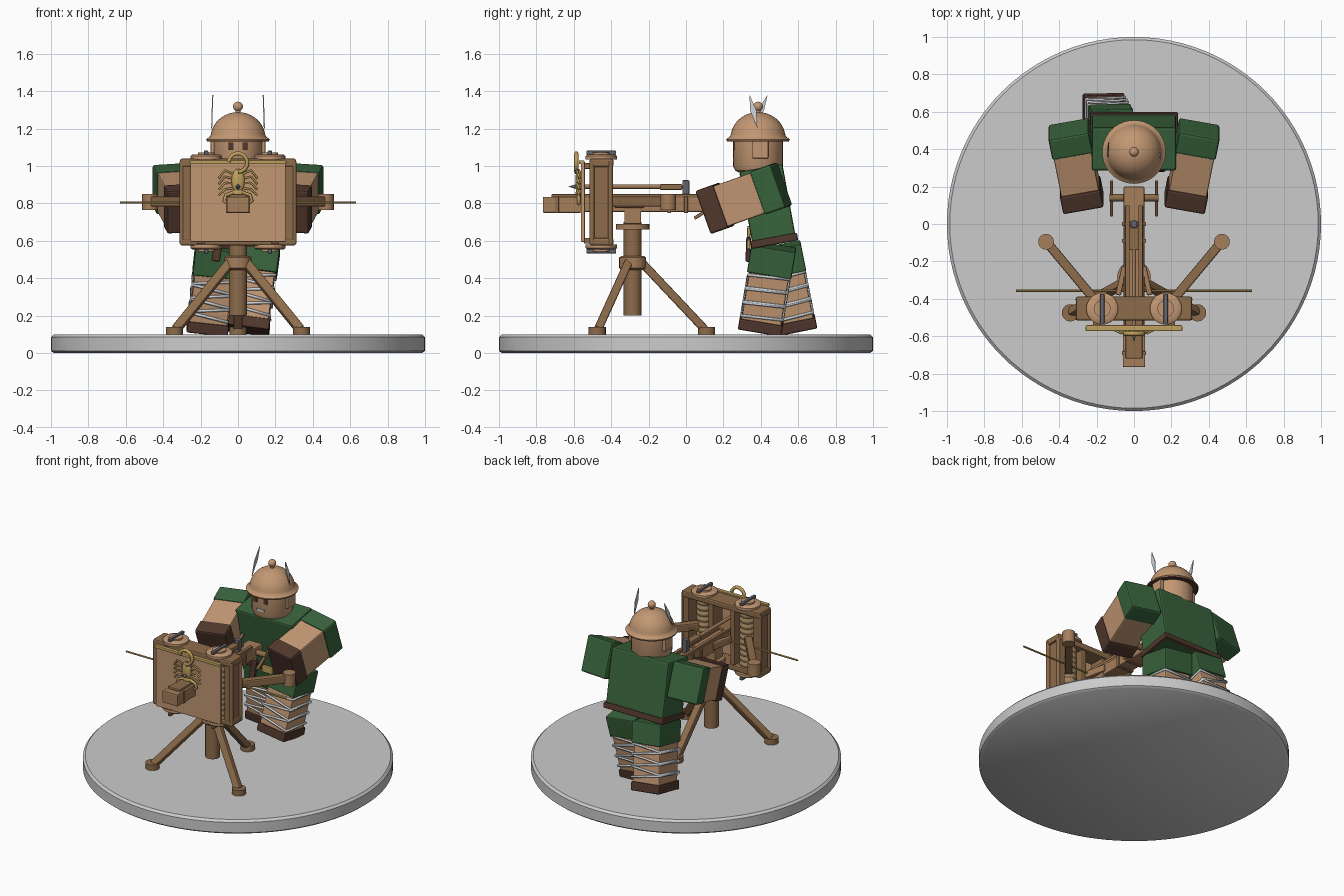
import bpy, bmesh, math
from mathutils import Matrix, Vector

if "Cube" in bpy.data.objects:
    bpy.data.objects.remove(bpy.data.objects["Cube"])

def mat(name, *c):
    m = bpy.data.materials.new(name)
    m.diffuse_color = (*c, 1)
    m.use_nodes = True
    m.node_tree.nodes["Principled BSDF"].inputs["Base Color"].default_value = m.diffuse_color
    return m

TAN = mat("tan", 0.54, 0.31, 0.17)
WOOD = mat("wood", 0.27, 0.15, 0.07)
STOCK = mat("light wood", 0.38, 0.21, 0.105)
LEATHER = mat("leather", 0.085, 0.04, 0.027)
GREEN = mat("green cloth", 0.04, 0.125, 0.045)
GOLD = mat("gold", 0.52, 0.35, 0.11)
STONE = mat("stone grey", 0.6, 0.6, 0.6)
WRAP = mat("pale wrap", 0.62, 0.65, 0.68)
STEEL = mat("steel", 0.13, 0.13, 0.15)
ROPE = mat("rope", 0.36, 0.24, 0.12)

def frame(a, b):
    """Matrix at a with local z pointing to b and local x near world x."""
    a, b = Vector(a), Vector(b)
    z = (b - a).normalized()
    ref = Vector((1, 0, 0)) if abs(z.x) < 0.9 else Vector((0, 1, 0))
    x = (ref - z * ref.dot(z)).normalized()
    y = z.cross(x)
    m = Matrix((x, y, z)).transposed().to_4x4()
    m.translation = a
    return m

def finish(name, bm, m, bevel=0, smooth=False):
    bmesh.ops.recalc_face_normals(bm, faces=bm.faces)
    me = bpy.data.meshes.new(name)
    bm.to_mesh(me)
    bm.free()
    me.materials.append(m)
    ob = bpy.data.objects.new(name, me)
    bpy.context.collection.objects.link(ob)
    if smooth:
        bpy.ops.object.select_all(action='DESELECT')
        ob.select_set(True)
        bpy.context.view_layer.objects.active = ob
        bpy.ops.object.shade_smooth_by_angle(angle=math.radians(40))
    if bevel:
        mod = ob.modifiers.new("bevel", 'BEVEL')
        mod.width, mod.segments = bevel, 2
    return ob

def beam(name, a, b, w, d, m, t0=0, t1=1, bevel=0.008):
    """Rectangular bar covering t0..t1 of the line a-b."""
    L = (Vector(b) - Vector(a)).length
    bm = bmesh.new()
    bmesh.ops.create_cube(bm, size=1, matrix=frame(a, b)
        @ Matrix.Translation((0, 0, L * (t0 + t1) / 2)) @ Matrix.Diagonal((w, d, L * (t1 - t0), 1)))
    return finish(name, bm, m, bevel)

def box(name, x, y, z, m, bevel=0.006):
    """Axis box from three (low, high) ranges."""
    cx, cy = sum(x) / 2, sum(y) / 2
    return beam(name, (cx, cy, z[0]), (cx, cy, z[1]), x[1] - x[0], y[1] - y[0], m, bevel=bevel)

def lathe(name, a, b, profile, m, n=32):
    """Turned part: profile of (radius, distance) along a-b, closed with caps."""
    bm = bmesh.new()
    rings = [[bm.verts.new((max(r, 1e-4) * math.cos(2 * math.pi * i / n),
                            max(r, 1e-4) * math.sin(2 * math.pi * i / n), h)) for i in range(n)]
             for r, h in profile]
    for p, q in zip(rings, rings[1:]):
        for i in range(n):
            bm.faces.new((p[i], p[(i + 1) % n], q[(i + 1) % n], q[i]))
    bm.faces.new(rings[0])
    bm.faces.new(rings[-1])
    bm.transform(frame(a, b))
    return finish(name, bm, m, smooth=True)

def rod(name, a, b, r, m, n=16):
    return lathe(name, a, b, [(r, 0), (r, (Vector(b) - Vector(a)).length)], m, n)

def ball(name, c, s, m):
    bm = bmesh.new()
    bmesh.ops.create_uvsphere(bm, u_segments=20, v_segments=12, radius=1,
                              matrix=Matrix.Translation(c) @ Matrix.Diagonal((*s, 1)))
    return finish(name, bm, m, smooth=True)

def wire(name, pts, r, m, closed=False):
    cu = bpy.data.curves.new(name, 'CURVE')
    cu.dimensions, cu.bevel_depth, cu.bevel_resolution = '3D', r, 1
    cu.use_fill_caps = True
    sp = cu.splines.new('POLY')
    sp.points.add(len(pts) - 1)
    for p, q in zip(sp.points, pts):
        p.co = (*q, 1)
    sp.use_cyclic_u = closed
    cu.materials.append(m)
    ob = bpy.data.objects.new(name, cu)
    bpy.context.collection.objects.link(ob)

UP = (0, 0, 1)
# Round base
lathe("base", (0, 0, 0), UP, [(0.985, 0), (1, 0.012), (1, 0.085), (0.985, 0.1)], STONE, 96)

# --- Soldier ---
waist, neck = (0, 0.475, 0.58), (0, 0.4, 0.99)
beam("torso", waist, neck, 0.45, 0.235, GREEN, bevel=0.012)
beam("belt", waist, neck, 0.47, 0.255, LEATHER, 0, 0.1)
for side, hip, foot in (("left", (0.115, 0.47, 0.57), (0.055, 0.395, 0.12)),
                        ("right", (-0.115, 0.495, 0.57), (-0.165, 0.585, 0.12))):
    beam(side + "_leg", foot, hip, 0.205, 0.215, TAN, 0.1, 0.7)
    beam(side + "_trouser", foot, hip, 0.225, 0.24, GREEN, 0.68, 1)
    beam(side + "_boot", foot, hip, 0.222, 0.235, LEATHER, 0, 0.13)
    M = frame(foot, hip)
    for i in range(6):
        t = 0.016 if i % 2 else -0.016
        h = 0.1 + i * 0.038
        wire(side + "_leg_wrap", [M @ Vector((u * 0.107, v * 0.112, h + t * u + 0.006 * v))
             for u, v in ((-1, -1), (1, -1), (1, 1), (-1, 1))], 0.008, WRAP, True)
for s, side in ((1, "left"), (-1, "right")):
    sh, hand = (s * 0.35, 0.51, 0.9), (s * 0.27, 0.108, 0.757)
    beam(side + "_arm", sh, hand, 0.205, 0.23, TAN, 0.2, 0.8)
    beam(side + "_sleeve", sh, hand, 0.22, 0.245, GREEN, 0, 0.28, 0.012)
    beam(side + "_bracer", sh, hand, 0.22, 0.245, LEATHER, 0.76, 1, 0.012)
    # Cheek guard and helmet feather
    box(side + "_cheek_guard", sorted((s * 0.118, s * 0.146)), (0.355, 0.44), (1.04, 1.15), TAN)
    top = Vector((s * 0.132, 0.385 + s * -0.048 + 0.003, 1.38))
    root = Vector((s * 0.138, 0.37 + s * 0.012, 1.2))
    bm = bmesh.new()
    mid = root.lerp(top, 0.55)
    vs = [bm.verts.new(p) for p in (root, mid + Vector((0, 0.017, 0)), top, mid - Vector((0, 0.017, 0)))]
    f = bm.faces.new(vs)
    ext = bmesh.ops.extrude_face_region(bm, geom=[f])
    bmesh.ops.translate(bm, vec=(s * 0.006, 0, 0),
                        verts=[v for v in ext['geom'] if isinstance(v, bmesh.types.BMVert)])
    finish(side + "_feather", bm, WRAP)
    box(side + "_eye", sorted((s * 0.025, s * 0.052)), (0.25, 0.259), (1.085, 1.125), LEATHER, 0)

hc = (0, 0.385, 0)
lathe("head", hc, (0, 0.385, 1), [(0.1, 0.965), (0.122, 0.975), (0.133, 1.0), (0.133, 1.16)], TAN)
box("mouth", (-0.03, 0.03), (0.25, 0.259), (1.025, 1.04), STONE, 0)
dome = [(0.147 * math.cos(a), 1.15 + 0.138 * math.sin(a)) for a in [i * math.pi / 20 for i in range(11)]]
lathe("helmet", hc, (0, 0.385, 1), [(0.13, 1.14), (0.168, 1.137), (0.17, 1.143), (0.149, 1.158)] + dome[1:], TAN, 40)
lathe("helmet_band", hc, (0, 0.385, 1), [(0.15, 1.132), (0.166, 1.132), (0.166, 1.139), (0.15, 1.139)], LEATHER, 40)
ball("helmet_knob", (0, 0.385, 1.318), (0.026, 0.026, 0.026), TAN)
rod("knob_neck", (0, 0.385, 1.28), (0, 0.385, 1.31), 0.014, TAN)
# Sheathed dagger on the belt
beam("sheath", (-0.12, 0.33, 0.49), (-0.1, 0.335, 0.62), 0.045, 0.025, LEATHER)
beam("dagger_hilt", (-0.1, 0.335, 0.62), (-0.095, 0.338, 0.68), 0.025, 0.02, GOLD)
box("buckle", (-0.04, 0.04), (0.325, 0.345), (0.555, 0.605), GOLD)

# --- Bolt thrower stand ---
P = -0.285
rod("stand_post", (0, P, 0.2), (0, P, 0.7), 0.048, WOOD, 24)
lathe("stand_hub", (0, P, 0), (0, P, 1), [(0.06, 0.445), (0.072, 0.455), (0.072, 0.51), (0.06, 0.52)], STOCK)
rod("stand_collar", (0, P, 0.66), (0, P, 0.69), 0.09, STOCK, 24)
box("swivel_block", (-0.06, 0.06), (P - 0.045, P + 0.045), (0.69, 0.78), STOCK)
for x, y in ((-0.34, -0.475), (0.34, -0.475), (0, 0.11)):
    beam("stand_leg", (x * 0.12, P + (y - P) * 0.12, 0.485), (x * 0.98, P + (y - P) * 0.98, 0.125), 0.05, 0.045, WOOD)
    rod("stand_foot", (x, y, 0.1), (x, y, 0.14), 0.046, WOOD, 20)

# Stock, rail and front beam
box("stock", (-0.055, 0.055), (-0.6, 0.2), (0.755, 0.83), STOCK)
box("front_beam", (-0.06, 0.06), (-0.765, -0.56), (0.75, 0.835), STOCK)
box("front_cap", (-0.045, 0.045), (-0.72, -0.4), (0.83, 0.85), WOOD)
for s in (-1, 1):
    box("stock_rail", (s * 0.035 - 0.012, s * 0.035 + 0.012), (-0.56, 0.1), (0.825, 0.85), WOOD, 0.004)
    beam("stock_brace", (s * 0.05, -0.225, 0.8), (s * 0.085, -0.38, 0.8), 0.03, 0.05, STOCK)
    beam("windlass_handle", (s * 0.12, 0.045, 0.72), (s * 0.12, 0.23, 0.84), 0.018, 0.018, WOOD, bevel=0.003)
for y in (-0.69, -0.09, 0.0):
    box("stock_band", (-0.064, 0.064), (y - 0.01, y + 0.01), (0.748, 0.838), WOOD, 0.003)
rod("windlass_axle", (-0.13, 0.14, 0.79), (0.13, 0.14, 0.79), 0.02, WOOD)
rod("bolt_shaft", (0, -0.55, 0.89), (0, -0.04, 0.89), 0.012, STOCK)
box("bolt_tail", (-0.025, 0.025), (-0.14, -0.02), (0.872, 0.903), WOOD)
lathe("bolt_tip", (0, -0.55, 0.89), (0, -0.64, 0.89), [(0.02, 0), (0.015, 0.03), (0, 0.08)], STEEL, 12)
box("catch", (-0.018, 0.018), (-0.02, 0.018), (0.83, 0.925), STEEL)
rod("cross_rod", (-0.63, -0.357, 0.805), (0.63, -0.357, 0.805), 0.006, GOLD, 8)

# Spring frame
F = -0.453
for z0, z1 in ((0.575, 0.615), (0.995, 1.04)):
    box("frame_plank", (-0.31, 0.31), (F - 0.062, F + 0.065), (z0, z1), WOOD, 0.01)
for s in (-1, 1):
    x = s * 0.17
    box("frame_outer_post", (s * 0.275 - 0.022, s * 0.275 + 0.022), (F - 0.062, F + 0.062), (0.6, 1.0), WOOD)
    for dy in (-0.05, 0.05):
        rod("frame_edge_pole", (s * 0.3, F + dy, 0.585), (s * 0.3, F + dy, 1.025), 0.013, WOOD, 12)
    box("frame_inner_post", (s * 0.085 - 0.018, s * 0.085 + 0.018), (F - 0.055, F + 0.055), (0.6, 1.0), WOOD)
    # Rope spring with ridges
    prof = []
    for i in range(10):
        h = 0.61 + i * 0.039
        prof += [(0.044, h), (0.054, h + 0.013), (0.054, h + 0.026), (0.044, h + 0.038)]
    lathe("rope_spring", (x, F, 0), (x, F, 1), prof, ROPE, 20)
    for z, d in ((1.035, 1), (0.58, -1)):
        lathe("spring_washer", (x, F, z), (x, F, z + d),
              [(0.085, 0), (0.085, 0.018), (0.075, 0.026), (0.045, 0.026), (0.045, 0.036)], TAN)
        box("tension_bar", (x - 0.011, x + 0.011), (F - 0.08, F + 0.08),
            tuple(sorted((z + d * 0.026, z + d * 0.047))), STEEL, 0.004)
    # Throwing arm
    beam("throwing_arm", (x, F, 0.81), (s * 0.46, -0.105, 0.81), 0.05, 0.055, WOOD)
    rod("arm_end", (s * 0.47, -0.095, 0.765), (s * 0.47, -0.095, 0.85), 0.042, STOCK, 24)

# Shield panel with trim
box("shield_panel", (-0.255, 0.255), (-0.562, -0.54), (0.595, 1.025), TAN, 0.005)
box("panel_trim", (-0.258, 0.258), (-0.572, -0.545), (1.01, 1.03), GOLD, 0.004)
for x in (-0.2, 0.2):
    for z in (0.6, 1.0):
        box("panel_mount", (x - 0.02, x + 0.02), (-0.545, -0.5), (z - 0.015, z + 0.015), WOOD, 0.003)

# Scorpion emblem
E = -0.574
ball("scorpion_body", (0, E, 0.92), (0.036, 0.018, 0.065), GOLD)
ball("scorpion_head", (0, E, 0.855), (0.03, 0.016, 0.025), GOLD)
wire("scorpion_tail", [(0.05 * math.sin(a), E - 0.012, 1.018 - 0.05 * math.cos(a))
     for a in [i * 0.42 for i in range(12)]], 0.012, GOLD)
for s in (-1, 1):
    for i in range(4):
        z = 0.955 - i * 0.024
        wire("scorpion_leg", [(s * 0.02, E, z), (s * 0.07, E - 0.01, z + 0.022 - i * 0.01),
                              (s * 0.102, E + 0.006, z - 0.02 - i * 0.006)], 0.006, GOLD)
    wire("scorpion_claw", [(s * 0.02, E, 0.86), (s * 0.065, E, 0.845), (s * 0.075, E, 0.815),
                           (s * 0.05, E, 0.795)], 0.01, GOLD)
